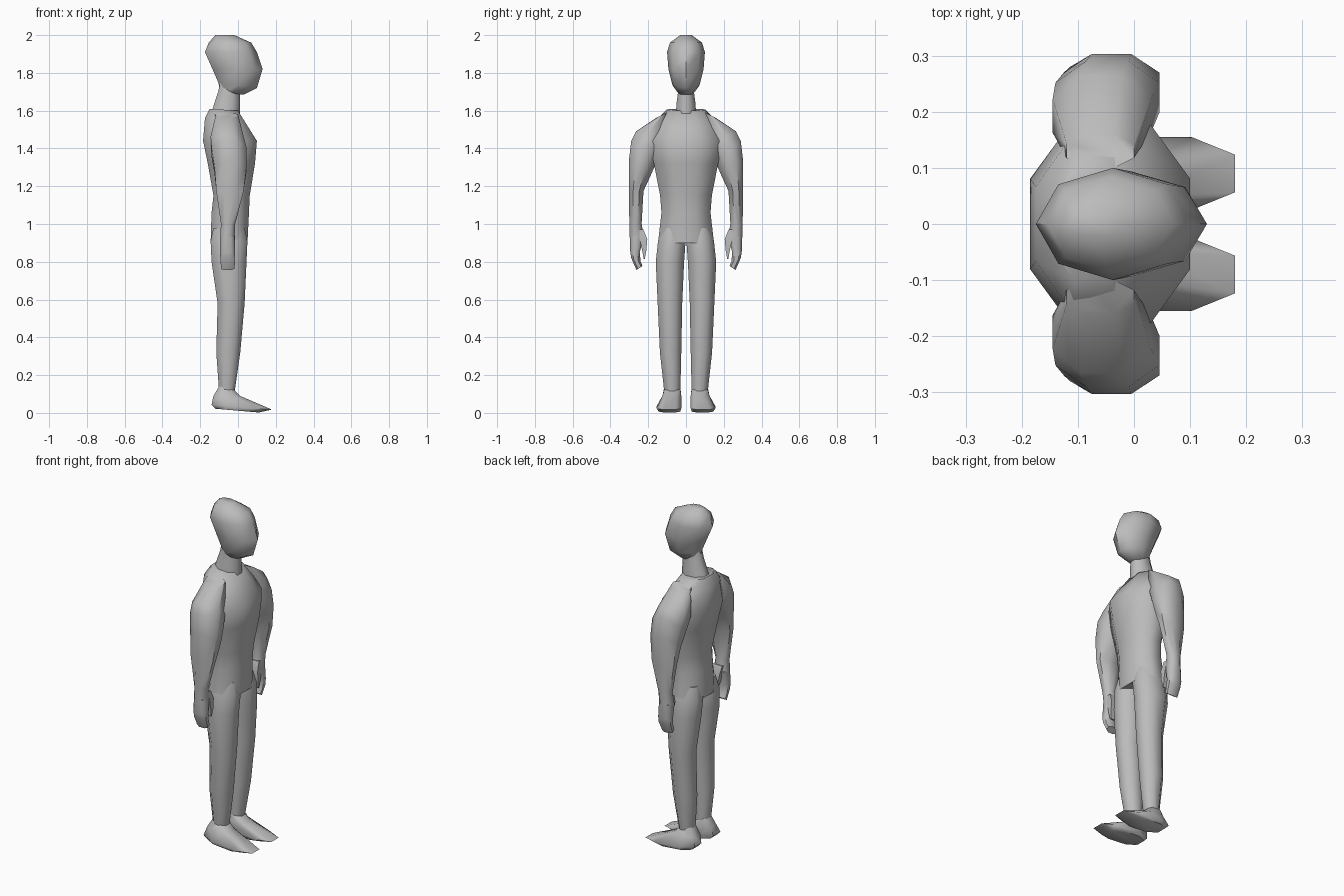
import bpy
import bmesh
import math

# Remove the default cube
default_cube = bpy.data.objects.get("Cube")
if default_cube:
    bpy.data.objects.remove(default_cube, do_unlink=True)

# Single clay colour
clay = bpy.data.materials.new("plain grey")
clay.use_nodes = True
clay.diffuse_color = (0.5, 0.5, 0.5, 1)
clay.node_tree.nodes["Principled BSDF"].inputs["Base Color"].default_value = clay.diffuse_color


def ring_points(ring, sides, offset, power, side):
    """Closed section from back, front, inner, outer, height and optional tilts."""
    back, front, inner, outer, height = ring[:5]
    tilt_x, tilt_y = (tuple(ring[5:]) + (0, 0))[:2]
    reach = math.cos(offset) ** power
    points = []
    for i in range(sides):
        angle = offset + math.tau * i / sides
        c, s = math.cos(angle), math.sin(angle)
        u = math.copysign(abs(c) ** power, c) / reach
        v = math.copysign(abs(s) ** power, s) / reach
        x = (back + front) / 2 + u * (front - back) / 2
        y = (inner + outer) / 2 + v * (outer - inner) / 2
        z = height + (u * tilt_x + v * tilt_y) / 2
        points.append((x, side * y, z))
    return points


def loft(name, rings, sides=8, flat=True, power=1.0, side=1):
    """Skin a stack of sections into one smooth, closed part."""
    offset = math.pi / sides if flat else 0
    bm = bmesh.new()
    loops = [[bm.verts.new(p) for p in ring_points(r, sides, offset, power, side)]
             for r in rings]
    for low, high in zip(loops, loops[1:]):
        for i in range(sides):
            j = (i + 1) % sides
            bm.faces.new((low[i], low[j], high[j], high[i]))
    bm.faces.new(loops[0])
    bm.faces.new(loops[-1])
    bmesh.ops.recalc_face_normals(bm, faces=bm.faces)
    mesh = bpy.data.meshes.new(name)
    bm.to_mesh(mesh)
    bm.free()
    mesh.materials.append(clay)
    part = bpy.data.objects.new(name, mesh)
    bpy.context.collection.objects.link(part)
    bpy.ops.object.select_all(action="DESELECT")
    bpy.context.view_layer.objects.active = part
    part.select_set(True)
    bpy.ops.object.shade_smooth_by_angle(angle=math.radians(55))
    return part


def centred(rows):
    """Turn back, front, half width, height, tilt rows into full sections."""
    return [(b, f, -w, w, z, t) for b, f, w, z, t in rows]


# Torso from hips to collar
loft("torso", centred([
    (-.145, .05, .148, .90, 0),
    (-.14, .058, .13, 1.06, 0),
    (-.13, .062, .137, 1.15, 0),
    (-.16, .09, .17, 1.32, 0),
    (-.185, .10, .195, 1.44, 0),
    (-.175, .05, .16, 1.54, -.04),
    (-.15, 0, .10, 1.605, -.01),
]))

# Neck
loft("neck", centred([
    (-.15, .01, .055, 1.56, 0),
    (-.125, .01, .05, 1.64, 0),
    (-.105, .01, .042, 1.70, 0),
    (-.09, .01, .04, 1.77, 0),
]))

# Head with a ridged face
loft("head", centred([
    (-.09, .03, .04, 1.69, -.01),
    (-.105, .10, .072, 1.735, -.03),
    (-.135, .13, .093, 1.82, 0),
    (-.175, .10, .10, 1.91, 0),
    (-.155, .07, .085, 1.96, 0),
    (-.12, -.02, .03, 2.0, 0),
]), flat=False)

# Arms, hands, legs and feet, mirrored across the body
arm = [
    (-.12, 0, .10, .16, 1.575, 0, -.03),
    (-.145, .03, .12, .265, 1.445, 0, .09),
    (-.14, .045, .16, .29, 1.38, 0, .12),
    (-.125, .045, .19, .303, 1.29, 0, .08),
    (-.115, .03, .225, .302, 1.175),
    (-.09, -.015, .235, .30, 1.0),
    (-.095, -.018, .222, .298, .93),
]
hand = [
    (-.094, -.018, .222, .298, .935),
    (-.095, -.015, .245, .295, .85),
    (-.093, -.015, .24, .29, .81, 0, .02),
    (-.09, -.02, .23, .262, .767, 0, -.022),
]
thumb = [
    (-.08, -.02, .225, .25, .97),
    (-.075, -.015, .205, .245, .92),
    (-.06, -.015, .21, .232, .86),
    (-.045, -.02, .218, .224, .815),
]
leg = [
    (-.13, .035, .005, .13, .98),
    (-.145, .05, .002, .148, .91),
    (-.14, .045, .01, .16, .80),
    (-.108, .035, .02, .15, .58),
    (-.115, .012, .025, .138, .32),
    (-.10, -.018, .03, .115, .11),
]
foot = [
    (-.10, -.02, .03, .115, .13, -.02),
    (-.13, .01, .025, .125, .09),
    (-.14, .18, .025, .155, .03, -.025),
    (-.12, .11, .03, .145, .012, -.02),
]
for label, side in (("left", 1), ("right", -1)):
    loft(label + "_arm", arm, side=side)
    loft(label + "_hand", hand, power=.8, side=side)
    loft(label + "_thumb", thumb, sides=4, side=side)
    loft(label + "_leg", leg, side=side)
    loft(label + "_foot", foot, power=.75, side=side)
